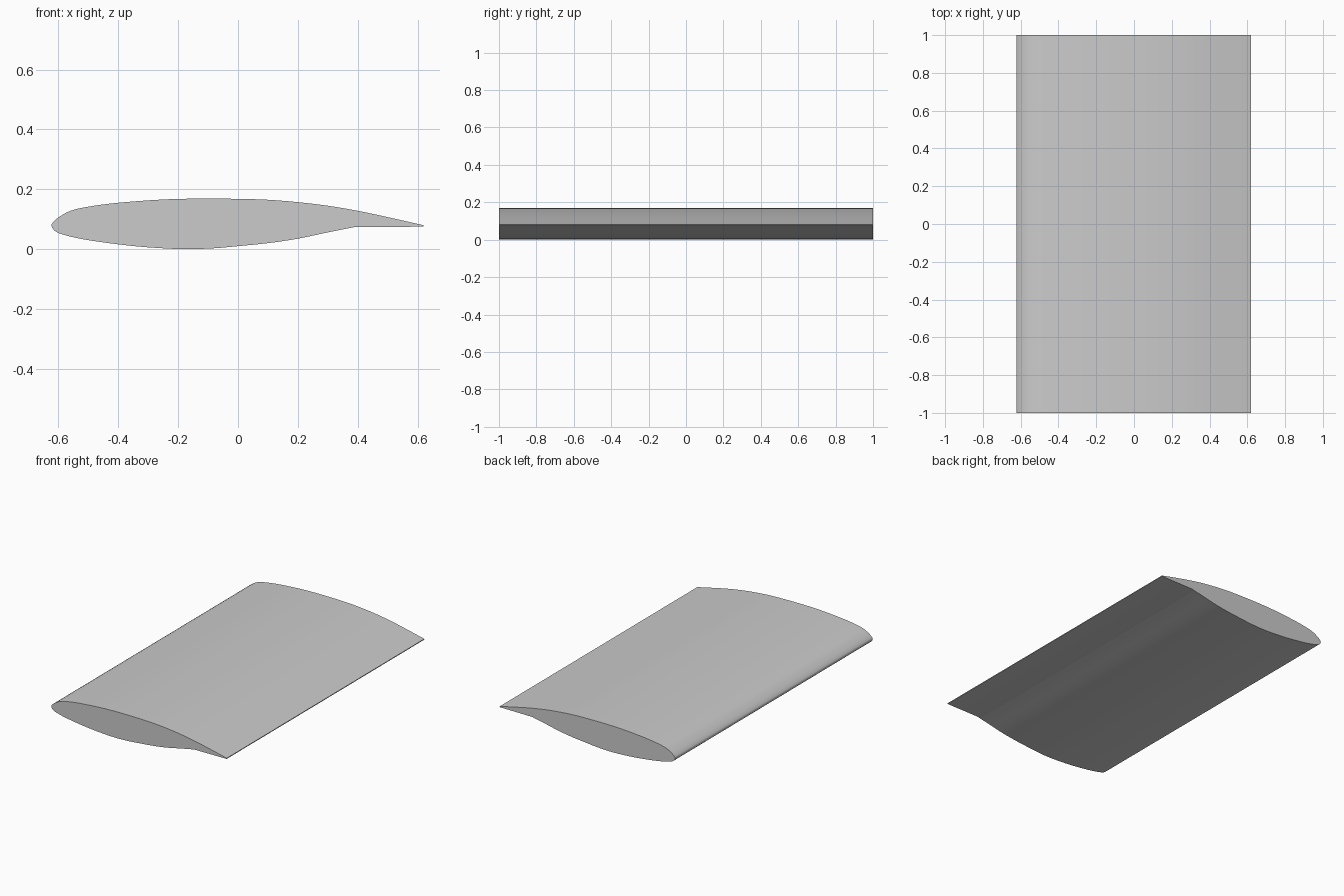
import bpy
import bmesh
import math
from mathutils import Vector

cube = bpy.data.objects.get("Cube")
if cube:
    bpy.data.objects.remove(cube, do_unlink=True)

HALF_SPAN = 1.0


def material(name, rgb):
    mat = bpy.data.materials.new(name)
    mat.use_nodes = True
    color = (*rgb, 1.0)
    mat.diffuse_color = color
    mat.node_tree.nodes["Principled BSDF"].inputs["Base Color"].default_value = color
    return mat


def smooth_path(points, steps):
    """Catmull-Rom curve through the points."""
    pts = [Vector(p) for p in points]
    pts = [2 * pts[0] - pts[1]] + pts + [2 * pts[-1] - pts[-2]]
    path = []
    for a, b, c, d in zip(pts, pts[1:], pts[2:], pts[3:]):
        for i in range(steps):
            t = i / steps
            path.append(0.5 * (2 * b + (c - a) * t + (2 * a - 5 * b + 4 * c - d) * t ** 2
                               + (3 * b - a - 3 * c + d) * t ** 3))
    return path + [pts[-2]]


# Section (x, z): over the top, round the nose, back along the cambered underside
outline = [
    (.62, .08), (.5, .107), (.4, .128), (.3, .145), (.2, .157), (.1, .165),
    (0, .168), (-.12, .169), (-.25, .166), (-.4, .155), (-.5, .142),
    (-.56, .128), (-.6, .106), (-.618, .09), (-.623, .079), (-.617, .066),
    (-.6, .054), (-.56, .042), (-.5, .03), (-.4, .016), (-.3, .006),
    (-.18, 0), (-.08, .003), (0, .01), (.1, .02), (.2, .035), (.3, .056), (.39, .074),
]
section = smooth_path(outline, 3) + [Vector((.62, .075))]

# Wing panel: section extruded along the span
bm = bmesh.new()
cap = bm.faces.new([bm.verts.new((p.x, -HALF_SPAN, p.y)) for p in section])
tip = bmesh.ops.extrude_face_region(bm, geom=[cap], use_keep_orig=True)
bmesh.ops.translate(bm, vec=(0, 2 * HALF_SPAN, 0),
                    verts=[v for v in tip["geom"] if isinstance(v, bmesh.types.BMVert)])
bmesh.ops.recalc_face_normals(bm, faces=bm.faces)
mesh = bpy.data.meshes.new("wing_panel")
bm.to_mesh(mesh)
bm.free()

wing = bpy.data.objects.new("wing_panel", mesh)
bpy.context.collection.objects.link(wing)
mesh.materials.append(material("light grey", (.6, .6, .6)))

# Smooth skin with crisp end caps and trailing edge
bpy.ops.object.select_all(action="DESELECT")
wing.select_set(True)
bpy.context.view_layer.objects.active = wing
bpy.ops.object.shade_smooth_by_angle(angle=math.radians(30))
